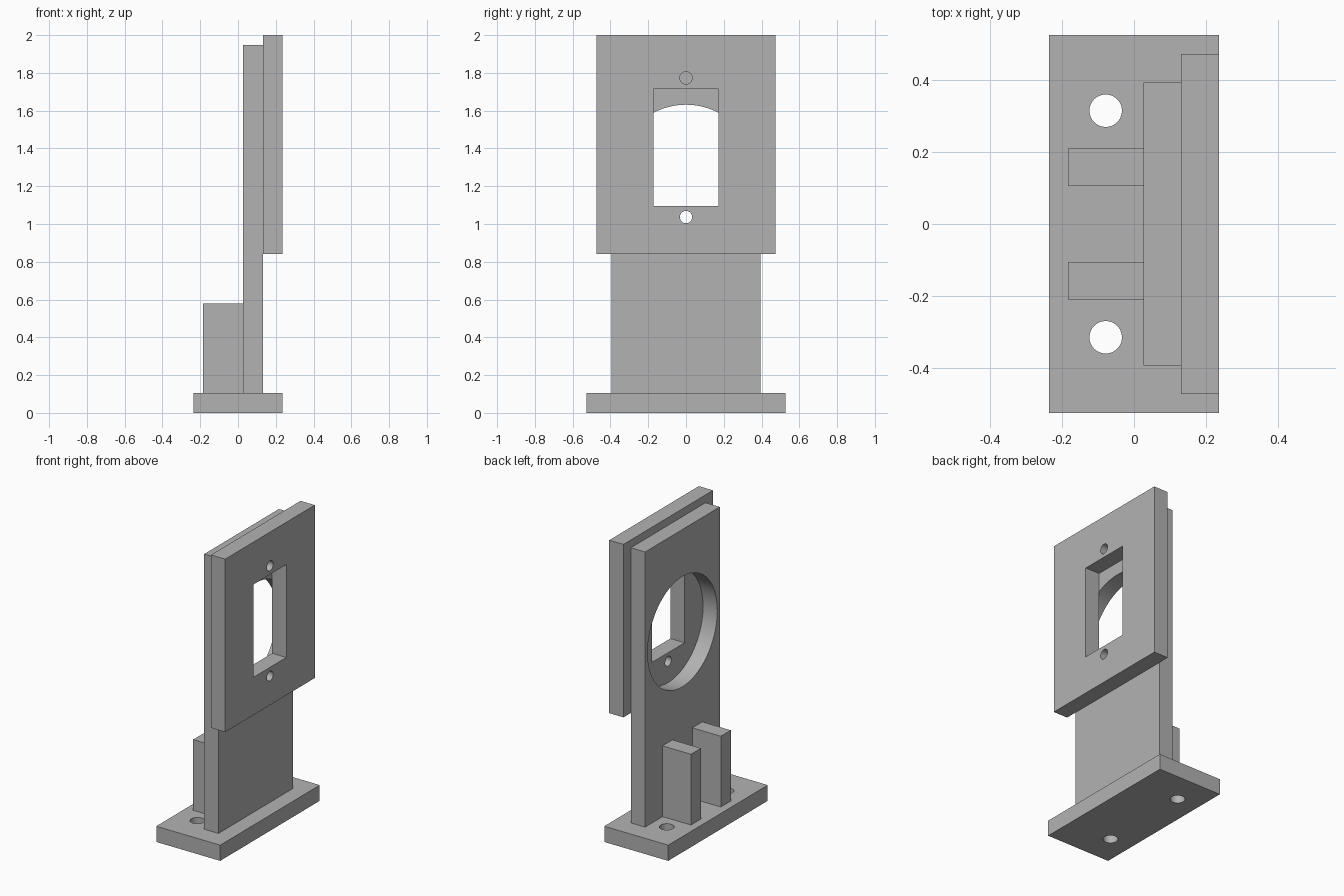
import bpy
import math

if "Cube" in bpy.data.objects:
    bpy.data.objects.remove(bpy.data.objects["Cube"], do_unlink=True)

MM = 2 / 190  # model drawn in millimetres, 190 tall

grey = bpy.data.materials.new("plain grey")
grey.use_nodes = True
colour = (0.448, 0.448, 0.448, 1)
grey.diffuse_color = colour
grey.node_tree.nodes["Principled BSDF"].inputs["Base Color"].default_value = colour


def box(name, x, y, z):
    """Box from (min, max) ranges in millimetres."""
    ranges = (x, y, z)
    bpy.ops.mesh.primitive_cube_add(size=1, location=[(a + b) / 2 * MM for a, b in ranges])
    ob = bpy.context.object
    ob.name = name
    ob.scale = [(b - a) * MM for a, b in ranges]
    bpy.ops.object.transform_apply(location=False, rotation=False, scale=True)
    ob.data.materials.append(grey)
    return ob


def rod(centre, radius, along_x, sides=48):
    """Round cutter, upright or lying along x."""
    bpy.ops.mesh.primitive_cylinder_add(
        vertices=sides, radius=radius * MM, depth=30 * MM,
        location=[c * MM for c in centre],
        rotation=(0, math.pi / 2 if along_x else 0, 0))
    ob = bpy.context.object
    ob.data.materials.append(grey)
    return ob


def cut(target, cutters):
    for cutter in cutters:
        cutter.hide_render = True
        mod = target.modifiers.new("opening", 'BOOLEAN')
        mod.operation = 'DIFFERENCE'
        mod.solver = 'EXACT'
        mod.object = cutter
        bpy.ops.object.select_all(action='DESELECT')
        target.select_set(True)
        bpy.context.view_layer.objects.active = target
        bpy.ops.object.modifier_apply(modifier=mod.name)
        bpy.data.objects.remove(cutter, do_unlink=True)
    bpy.ops.object.shade_smooth_by_angle(angle=math.radians(30))


# Base with two bolt holes
base = box("base", (-22.5, 22.5), (-50, 50), (0, 10))
cut(base, [rod((-7.5, side * 30, 5), 4.3, False) for side in (-1, 1)])

# Upright with a large round opening
upright = box("upright", (2.5, 12.5), (-37.5, 37.5), (10, 185))
cut(upright, [rod((7.5, 0, 120), 35, True, 96)])

# Face plate with a rectangular window and two screw holes
face_plate = box("face_plate", (12.5, 22.5), (-45, 45), (80, 190))
window = box("window_cutter", (5, 30), (-16.4, 16.4), (104, 163))
cut(face_plate, [window] + [rod((17.5, 0, z), 3.1, True) for z in (98.5, 168.5)])

# Pair of supporting ribs
for label, side in (("left", 1), ("right", -1)):
    box(label + "_rib", (-17.5, 2.5), sorted((side * 10, side * 20)), (10, 55))
